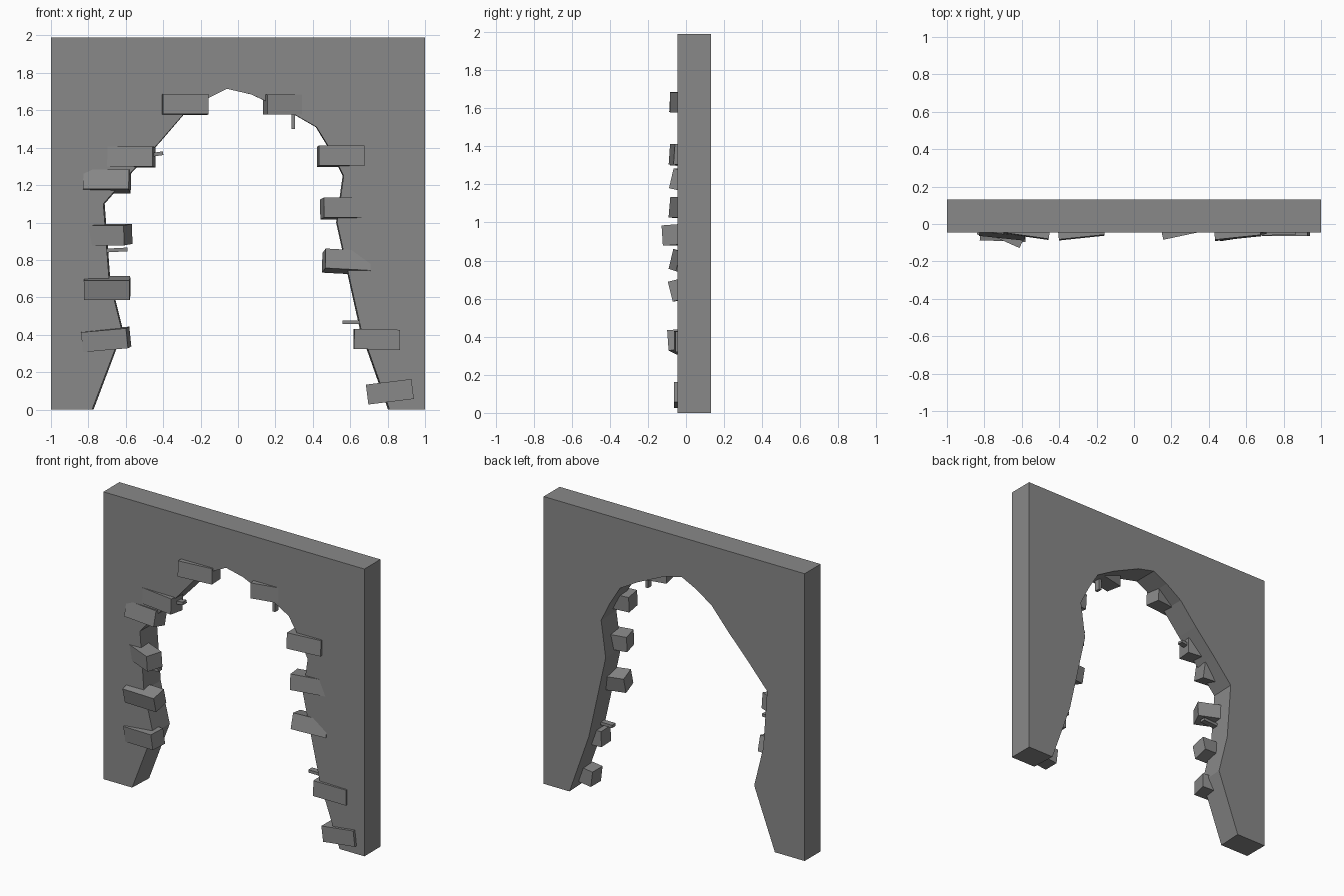
import bpy, bmesh
from math import radians
from mathutils import Euler

cube = bpy.data.objects.get("Cube")
if cube:
    bpy.data.objects.remove(cube)

stone = bpy.data.materials.new("grey_stone")
stone.use_nodes = True
GREY = (0.25, 0.25, 0.25, 1)
stone.diffuse_color = GREY
stone.node_tree.nodes["Principled BSDF"].inputs["Base Color"].default_value = GREY

FRONT, BACK, TOP = -0.045, 0.13, 1.99


def finish(name, bm):
    bmesh.ops.recalc_face_normals(bm, faces=bm.faces)
    mesh = bpy.data.meshes.new(name)
    bm.to_mesh(mesh)
    bm.free()
    mesh.materials.append(stone)
    obj = bpy.data.objects.new(name, mesh)
    bpy.context.collection.objects.link(obj)
    return obj


def block(name, centre, size, tilt=(0, 0, 0)):
    bm = bmesh.new()
    bmesh.ops.create_cube(bm, size=1)
    bmesh.ops.scale(bm, vec=size, verts=bm.verts)
    obj = finish(name, bm)
    obj.location = centre
    obj.rotation_euler = Euler([radians(a) for a in tilt])


# Wall slab with a ragged broken opening, slightly narrower at the back
opening = [(-0.78, 0), (-0.62, 0.42), (-0.69, 0.7), (-0.72, 1.1), (-0.57, 1.27),
           (-0.42, 1.43), (-0.29, 1.58), (-0.17, 1.66), (-0.06, 1.715),
           (0.07, 1.685), (0.28, 1.59), (0.42, 1.51), (0.5, 1.38), (0.565, 1.25),
           (0.53, 1.0), (0.59, 0.73), (0.66, 0.42), (0.81, 0)]
outline = [(-1, 0)] + opening + [(1, 0), (1, TOP), (-1, TOP)]
bm = bmesh.new()
rings = []
for y, narrow in ((FRONT, 1), (BACK, 0.99)):
    rings.append([bm.verts.new((x * (narrow if abs(x) < 1 else 1), y, z))
                  for x, z in outline])
front, back = rings
bm.faces.new(front)
bm.faces.new(back)
for i in range(len(front)):
    j = (i + 1) % len(front)
    bm.faces.new((front[i], front[j], back[j], back[i]))
finish("broken_wall", bm)

# Loose bricks: x, z, front y at the middle, tilt about x, y, z
bricks = [
    (-0.285, 1.63, -0.073, -3, 0, 6),
    (0.265, 1.63, -0.06, 0, 0, 12),
    (-0.57, 1.35, -0.066, -3, 0, -8),
    (-0.70, 1.22, -0.066, -13, 0, -6),
    (-0.70, 0.935, -0.08, 4, 0, -24),
    (-0.70, 0.65, -0.08, 14, 0, -2),
    (-0.705, 0.375, -0.075, 5, -5, -10),
    (0.55, 1.355, -0.075, -4, 0, 6),
    (0.57, 1.075, -0.065, -5, 0, 11),
    (0.58, 0.79, -0.062, -13, 3, 9),
    (0.742, 0.375, -0.06, 0, 1, 2),
    (0.812, 0.095, -0.064, 0, -7, 0),
]
DEPTH = 0.11
for n, (x, z, y, *tilt) in enumerate(bricks, 1):
    block(f"brick_{n}", (x, y + DEPTH / 2, z), (0.245, DEPTH, 0.107), tilt)

# Thin mortar chips poking into the opening
chips = [(-0.65, 0.853, 0.12, 0.02, -3), (-0.44, 1.365, 0.08, 0.02, -8),
         (0.295, 1.55, 0.02, 0.1, 0), (0.61, 0.467, 0.1, 0.02, 0)]
for n, (x, z, width, height, lean) in enumerate(chips, 1):
    block(f"mortar_chip_{n}", (x, -0.01, z), (width, 0.04, height), (0, lean, 0))
